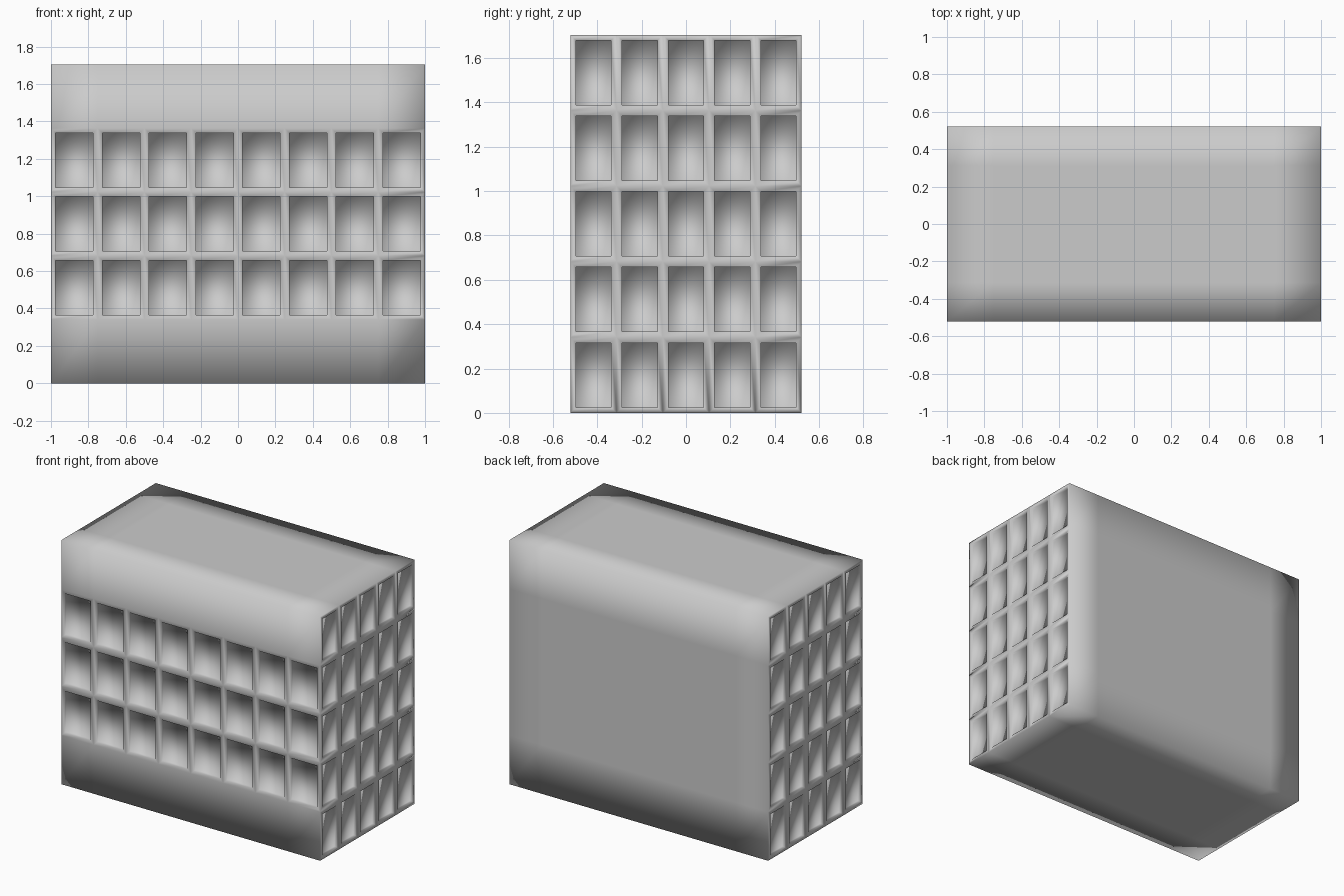
import bpy, bmesh
from mathutils import Vector

if "Cube" in bpy.data.objects:
    bpy.data.objects.remove(bpy.data.objects["Cube"])

W, D, H = 2.0, 1.043, 1.704
NX, NY, NZ = 8, 5, 5
INSET, DEPTH = 0.025, 0.02

bm = bmesh.new()


# gridded wall panel from an origin and two edge vectors
def panel(origin, u, v, nu, nv):
    o, u, v = Vector(origin), Vector(u), Vector(v)
    p = [[bm.verts.new(o + u * i / nu + v * j / nv) for j in range(nv + 1)]
         for i in range(nu + 1)]
    for i in range(nu):
        for j in range(nv):
            bm.faces.new((p[i][j], p[i + 1][j], p[i + 1][j + 1], p[i][j + 1]))


x, y = W / 2, D / 2
panel((-x, -y, 0), (W, 0, 0), (0, 0, H), NX, NZ)   # front
panel((x, y, 0), (-W, 0, 0), (0, 0, H), NX, NZ)    # back
panel((x, -y, 0), (0, D, 0), (0, 0, H), NY, NZ)    # right
panel((-x, y, 0), (0, -D, 0), (0, 0, H), NY, NZ)   # left
panel((-x, -y, H), (W, 0, 0), (0, D, 0), NX, NY)   # top
panel((-x, y, 0), (W, 0, 0), (0, -D, 0), NX, NY)   # bottom
bmesh.ops.remove_doubles(bm, verts=bm.verts, dist=0.001)
bm.normal_update()

# window cells: middle three front rows, and both ends in full
cells = []
for f in bm.faces:
    z = f.calc_center_median().z / H * NZ
    if abs(f.normal.x) > 0.9 or (f.normal.y < -0.9 and 1 < z < 4):
        cells.append(f)

# inset each cell, then push the pane straight inward
bmesh.ops.inset_individual(bm, faces=cells, thickness=INSET, use_even_offset=True)
normals = {f: f.normal.copy() for f in cells}
for f in cells:
    n = normals[f]
    pane = bmesh.ops.extrude_discrete_faces(bm, faces=[f])["faces"][0]
    bmesh.ops.translate(bm, verts=pane.verts, vec=-n * DEPTH)

for f in bm.faces:
    f.smooth = True
me = bpy.data.meshes.new("building_block")
bm.to_mesh(me)
bm.free()
ob = bpy.data.objects.new("building_block", me)
bpy.context.collection.objects.link(ob)
